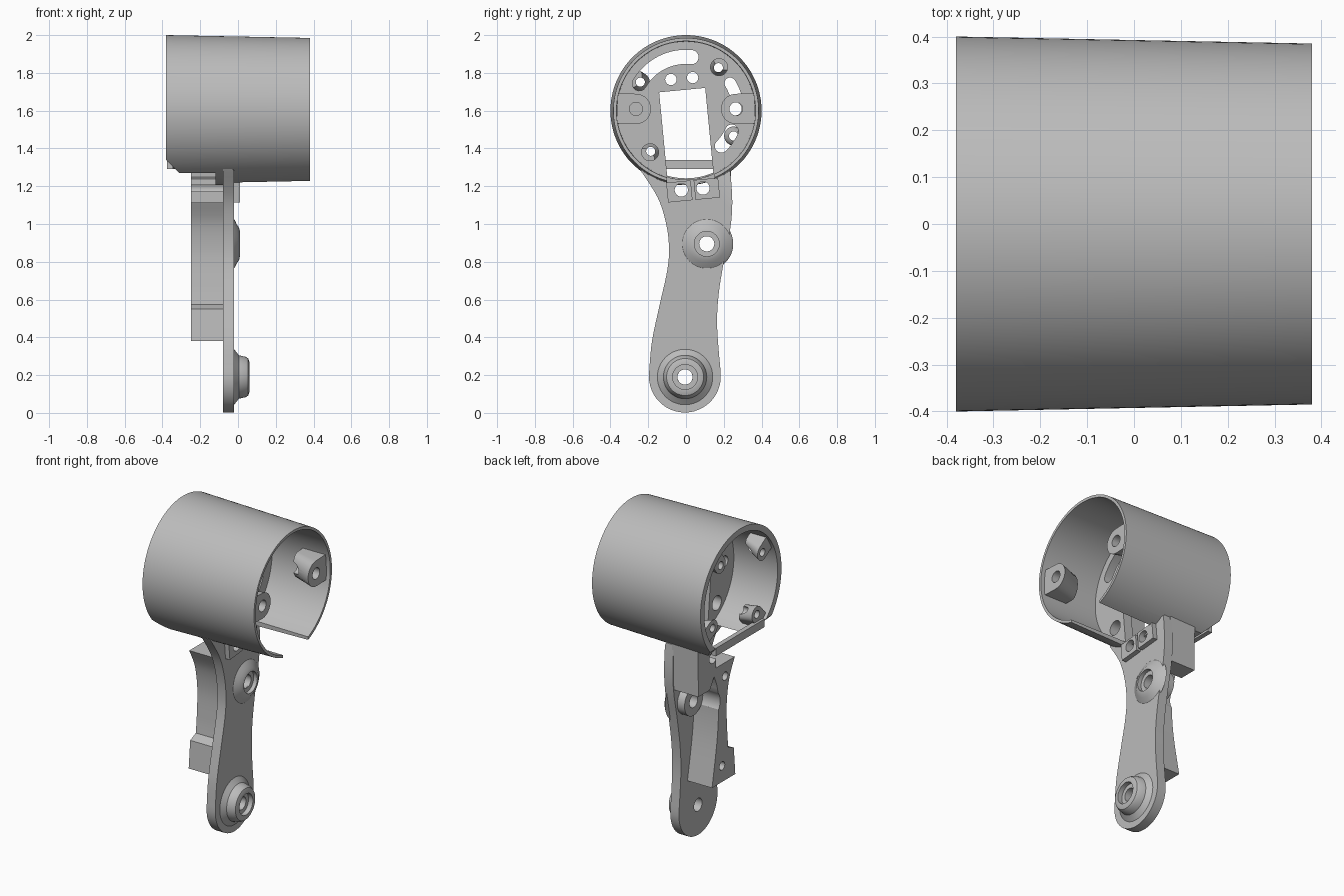
import bpy, bmesh, math
from mathutils import Vector

if "Cube" in bpy.data.objects:
    bpy.data.objects.remove(bpy.data.objects["Cube"])

grey = bpy.data.materials.new("plain_grey")
grey.use_nodes = True
grey.diffuse_color = (0.5, 0.5, 0.5, 1)
grey.node_tree.nodes["Principled BSDF"].inputs["Base Color"].default_value = (0.5, 0.5, 0.5, 1)

CZ = 1.6                    # height of the housing axis
PLATE = (-0.08, -0.02)      # x range shared by the arm and the partition
HOUSING = 0.38


def finish(name, bm):
    bmesh.ops.recalc_face_normals(bm, faces=bm.faces)
    mesh = bpy.data.meshes.new(name)
    bm.to_mesh(mesh)
    bm.free()
    obj = bpy.data.objects.new(name, mesh)
    bpy.context.collection.objects.link(obj)
    mesh.materials.append(grey)
    return obj


def prism(name, pts, x0, x1, bevel=0, lean=None):
    """Extrude a (y, z) outline along x; bevel the x1 rim, or lean the x0 end."""
    bm = bmesh.new()
    back = [bm.verts.new((x0, y, z)) for y, z in pts]
    front = [bm.verts.new((x1, y, z)) for y, z in pts]
    bm.faces.new(back)
    bm.faces.new(front)
    n = len(pts)
    for i in range(n):
        j = (i + 1) % n
        bm.faces.new((back[i], back[j], front[j], front[i]))
    if lean:
        for v in back:
            v.co += Vector((0, *lean))
    if bevel:
        rim = [e for e in bm.edges if all(abs(v.co.x - x1) < 1e-5 for v in e.verts)]
        bmesh.ops.bevel(bm, geom=rim, offset=bevel, segments=3, profile=0.5, affect='EDGES')
    return finish(name, bm)


def revolve(name, profile, y, z, steps=64):
    """Spin a closed (x, radius) profile around an axis parallel to x."""
    bm = bmesh.new()
    rings = []
    for k in range(steps):
        a = math.tau * k / steps
        rings.append([bm.verts.new((x, y + r * math.cos(a), z + r * math.sin(a))) for x, r in profile])
    n = len(profile)
    for k in range(steps):
        a, b = rings[k], rings[(k + 1) % steps]
        for i in range(n):
            j = (i + 1) % n
            bm.faces.new((a[i], a[j], b[j], b[i]))
    return finish(name, bm)


def circle(y, z, r, n=32):
    return [(y + r * math.cos(math.tau * k / n), z + r * math.sin(math.tau * k / n)) for k in range(n)]


def rect(y0, y1, z0, z1, tilt=0.0):
    """Rectangle turned about its own centre."""
    cy, cz = (y0 + y1) / 2, (z0 + z1) / 2
    c, s = math.cos(tilt), math.sin(tilt)
    corners = ((y0, z0), (y1, z0), (y1, z1), (y0, z1))
    return [(cy + (y - cy) * c - (z - cz) * s, cz + (y - cy) * s + (z - cz) * c) for y, z in corners]


def arc_slot(r, width, a0, a1, n=16):
    """Curved slot with round ends around the housing axis."""
    a0, a1, h = math.radians(a0), math.radians(a1), width / 2
    at = lambda rad, a: (rad * math.cos(a), CZ + rad * math.sin(a))
    pts = [at(r + h, a0 + (a1 - a0) * k / n) for k in range(n + 1)]
    for mid, turn in ((a1, 0), (a0, math.pi)):
        cy, cz = at(r, mid)
        pts += [(cy + h * math.cos(mid + turn + math.pi * k / 8),
                 cz + h * math.sin(mid + turn + math.pi * k / 8)) for k in range(1, 8)]
        if turn == 0:
            pts += [at(r - h, a1 + (a0 - a1) * k / n) for k in range(n + 1)]
    return pts


def smooth_path(pts, n=6):
    """Open Catmull-Rom curve through the points."""
    p = [Vector(q) for q in (pts[0], *pts, pts[-1])]
    out = []
    for a, b, c, d in zip(p, p[1:], p[2:], p[3:]):
        for k in range(n):
            t = k / n
            out.append(tuple(0.5 * (2 * b + (c - a) * t + (2 * a - 5 * b + 4 * c - d) * t ** 2
                                    + (3 * b - a - 3 * c + d) * t ** 3)))
    return out + [tuple(pts[-1])]


def cut(obj, outlines, x0=-1, x1=1):
    """Subtract extruded outlines from a part."""
    for pts in outlines:
        tool = prism("cutter", pts, x0, x1)
        tool.hide_render = True
        mod = obj.modifiers.new("cut", 'BOOLEAN')
        mod.operation, mod.solver, mod.object = 'DIFFERENCE', 'EXACT', tool
        bpy.context.view_layer.objects.active = obj
        bpy.ops.object.modifier_apply(modifier=mod.name)
        bpy.data.objects.remove(tool)


def wall_tab(name, angle, r, half, x_face, x_root):
    """U-shaped screw tab reaching in from the housing wall, with a sloped root."""
    a = math.radians(angle)
    u, v = Vector((math.cos(a), math.sin(a))), Vector((-math.sin(a), math.cos(a)))
    local = [(0.365, -half), (0.365, half)]
    local += [(r - half * math.sin(math.pi * k / 12), half * math.cos(math.pi * k / 12)) for k in range(13)]
    pts = [tuple(u * s + v * t + Vector((0, CZ))) for s, t in local]
    tab = prism(name, pts, x_root, x_face)
    # slide the root end out towards the wall
    for vert in tab.data.vertices:
        if abs(vert.co.x - x_root) < 1e-5:
            p = Vector((vert.co.y, vert.co.z - CZ))
            p += u * max(0, 0.365 - p.dot(u)) * 0.4
            vert.co.y, vert.co.z = p.x, p.y + CZ
    return tab, tuple(u * r + Vector((0, CZ)))


# Openings shared between parts
window = rect(-0.12, 0.125, 1.235, 1.71, math.radians(5.5))
pad_holes = [circle(-0.025, 1.18, 0.035), circle(0.09, 1.19, 0.035)]
upper_pivot, lower_pivot = (0.11, 0.895), (-0.005, 0.19)

# Housing: tapered tube with bottom slot and sloped rear cut
housing = revolve("housing", [(-HOUSING, 0.4), (HOUSING, 0.385), (HOUSING, 0.368), (-0.05, 0.365),
                              (-0.05, 0.358), (-HOUSING, 0.362)], 0, CZ, 128)
cut(housing, [rect(-0.1, 0.15, 1.1, 1.4)], -0.02, 0.5)
cut(housing, [rect(-0.5, 0.5, 1.1, 1.27)], -0.5, -0.12)
cut(housing, [rect(-0.5, 0.5, 1.05, 1.21)], -0.5, -0.25)
wedge = prism("cutter", rect(-0.5, 0.5, 1.0, 1.34), -0.6, -HOUSING)
for vert in wedge.data.vertices:
    if vert.co.x > -0.5:
        vert.co.x = -HOUSING if vert.co.z > 1.2 else -0.05
wedge.hide_render = True
mod = housing.modifiers.new("slope", 'BOOLEAN')
mod.operation, mod.solver, mod.object = 'DIFFERENCE', 'EXACT', wedge
bpy.context.view_layer.objects.active = housing
bpy.ops.object.modifier_apply(modifier=mod.name)
bpy.data.objects.remove(wedge)

# Sloped cross bar closing the rear lower edge
prism("rear_cross_bar", rect(-0.24, 0.24, 1.29, 1.34), -0.345, -HOUSING + 0.005)

# Partition disc with window, access slots and screw holes
partition = prism("partition", circle(0, CZ, 0.37, 96), *PLATE)
cut(partition, [window, arc_slot(0.285, 0.075, 84, 150), arc_slot(0.275, 0.06, 14, 32),
                arc_slot(0.265, 0.07, -45, -24),
                circle(0.175, 1.83, 0.045), circle(-0.19, 1.38, 0.045),
                circle(-0.08, 1.765, 0.03), circle(0.035, 1.775, 0.03),
                circle(-0.265, 1.61, 0.035), circle(0.26, 1.61, 0.035)])

# Screw tabs: two large at the open end, four small at the rear
for label, angle in (("left", 2), ("right", 178)):
    tab, hole = wall_tab(label + "_large_tab", angle, 0.265, 0.08, 0.355, 0.2)
    cut(tab, [circle(*hole, 0.035)], -1 if label == "left" else 0.28, 1)
for i, angle in enumerate((53, 148, -28, 229)):
    tab, hole = wall_tab(f"small_tab_{i + 1}", angle, 0.285, 0.05, -0.36, -0.25)
    cut(tab, [circle(*hole, 0.024)])

# Arm: waisted plate with a round lower end
right_side = smooth_path([(0.235, 1.28), (0.245, 1.12), (0.235, 0.98), (0.2, 0.8), (0.172, 0.62),
                          (0.165, 0.45), (0.183, 0.22)])
left_side = smooth_path([(-0.195, 0.22), (-0.18, 0.38), (-0.14, 0.57), (-0.1, 0.75), (-0.09, 0.87),
                         (-0.105, 1.0), (-0.15, 1.14), (-0.245, 1.29)])
foot = [(-0.006 + 0.19 * math.cos(a), 0.192 + 0.19 * math.sin(a))
        for a in (-math.pi * k / 24 for k in range(25))]
arm = prism("arm", right_side + foot + left_side, *PLATE, bevel=0.012)
cut(arm, [window, circle(*upper_pivot, 0.04), circle(*lower_pivot, 0.04), *pad_holes])

# Raised pivot collars
revolve("lower_collar", [(-0.03, 0.16), (-0.015, 0.14), (0.005, 0.115), (0.04, 0.107), (0.054, 0.098),
                         (0.06, 0.08), (0.06, 0.066), (0.03, 0.066), (0.03, 0.04), (-0.03, 0.04)], *lower_pivot)
revolve("upper_collar", [(-0.03, 0.14), (-0.018, 0.127), (-0.005, 0.1), (0.006, 0.085), (0.01, 0.066),
                         (-0.015, 0.066), (-0.015, 0.04), (-0.03, 0.04)], *upper_pivot)
revolve("rear_collar", [(-0.07, 0.09), (-0.13, 0.09), (-0.13, 0.04), (-0.07, 0.04)], *upper_pivot)

# Twin clamp pads below the window
for i, (y0, z0) in enumerate(((-0.1, 1.12), (0.045, 1.134))):
    pad = prism(f"clamp_pad_{i + 1}", rect(y0, y0 + 0.13, z0, z0 + 0.105, math.radians(5.5)), -0.03, 0.01)
    cut(pad, pad_holes)

# Rear spacer: waisted block with a step and two screw holes
outer = smooth_path([(-0.06, 0.575), (-0.05, 0.68), (-0.045, 0.85), (-0.07, 1.0), (-0.125, 1.115)])
inner = smooth_path([(0.1, 1.115), (0.04, 0.95), (0.045, 0.7), (0.1, 0.38)])
spacer = prism("rear_spacer", [(-0.13, 0.38), (-0.115, 0.55)] + outer + inner, -0.25, -0.07)
cut(spacer, [circle(-0.03, 1.03, 0.026), circle(0.0, 0.48, 0.026), circle(*upper_pivot, 0.09)], -0.4, -0.1)

# Rear shoulder block under the housing
shoulder = prism("shoulder_block", [(0.06, 1.1), (0.12, 1.0), (0.235, 1.0), (0.238, 1.3), (0.06, 1.3)],
                 -0.25, -0.07)
cut(shoulder, [window, *pad_holes])

# Shading: smooth curves, sharp edges
bpy.ops.object.select_all(action='DESELECT')
for obj in bpy.context.scene.objects:
    if obj.type == 'MESH':
        obj.select_set(True)
        bpy.context.view_layer.objects.active = obj
bpy.ops.object.shade_smooth_by_angle(angle=math.radians(30))
